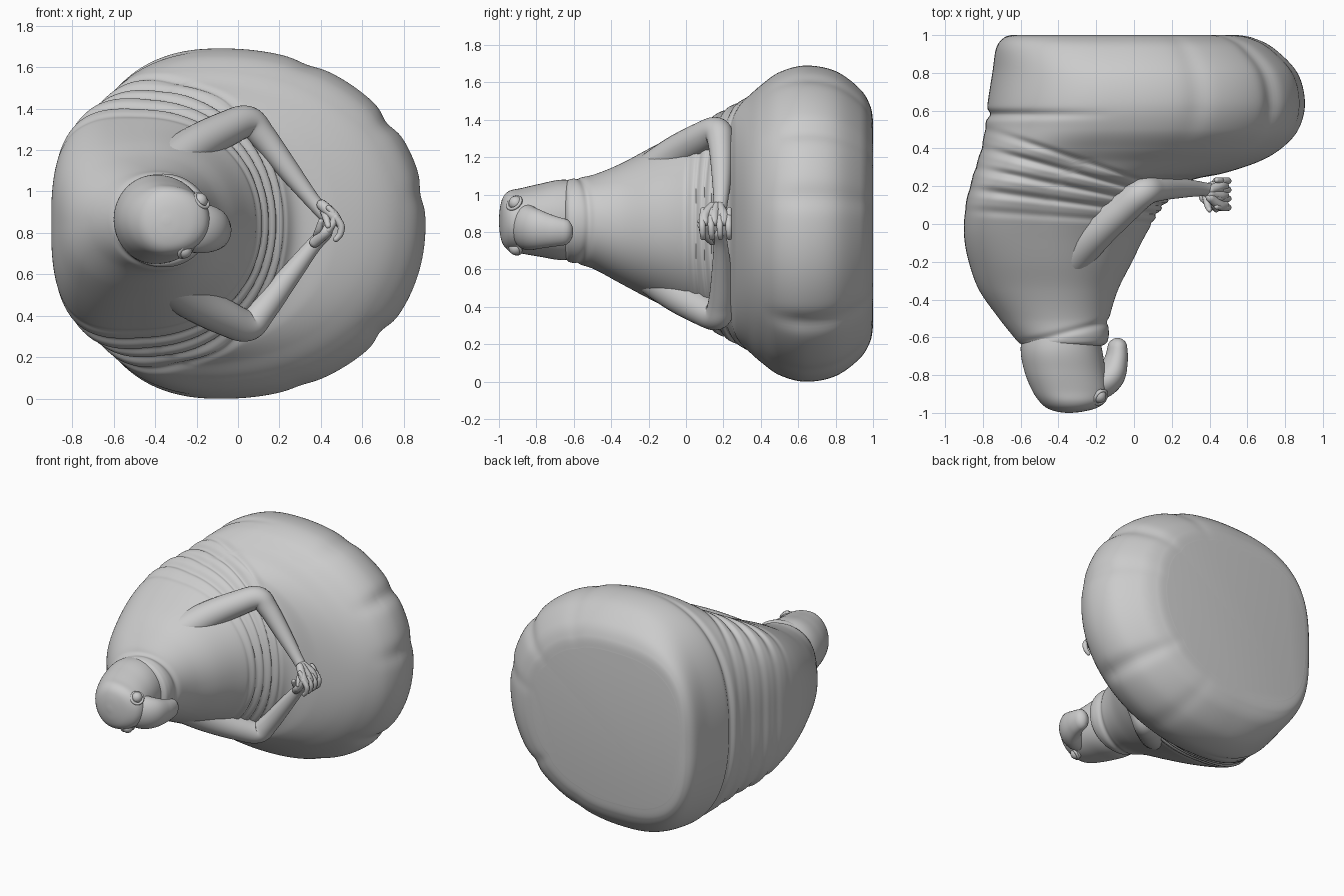
import bpy, bmesh, math
from mathutils import Vector

if "Cube" in bpy.data.objects:
    bpy.data.objects.remove(bpy.data.objects["Cube"])

ZC = 0.845  # the figure lies on its side: head at -y, seat at +y, belly at +x


def spline(keys, steps):
    """Catmull-Rom interpolation of tuples of any length."""
    out = []
    n = len(keys)
    for i in range(n - 1):
        p = [keys[max(0, min(n - 1, i + k))] for k in (-1, 0, 1, 2)]
        for s in range(steps):
            t = s / steps
            out.append([0.5 * (2 * b + (c - a) * t + (2 * a - 5 * b + 4 * c - d) * t * t
                               + (3 * b - a - 3 * c + d) * t ** 3) for a, b, c, d in zip(*p)])
    out.append(list(keys[-1]))
    return out


def skin(name, rings, angle=70):
    """Bridge rings of points into a closed smooth mesh."""
    bm = bmesh.new()
    rows = [[bm.verts.new(p) for p in r] for r in rings]
    n = len(rows[0])
    for a, b in zip(rows, rows[1:]):
        for i in range(n):
            j = (i + 1) % n
            bm.faces.new((a[i], a[j], b[j], b[i]))
    bm.faces.new(rows[0])
    bm.faces.new(rows[-1])
    bmesh.ops.recalc_face_normals(bm, faces=bm.faces)
    me = bpy.data.meshes.new(name)
    bm.to_mesh(me)
    bm.free()
    ob = bpy.data.objects.new(name, me)
    bpy.context.collection.objects.link(ob)
    bpy.ops.object.select_all(action='DESELECT')
    ob.select_set(True)
    bpy.context.view_layer.objects.active = ob
    bpy.ops.object.shade_smooth_by_angle(angle=math.radians(angle))
    return ob


def loft(name, keys, steps, seg, relief=None):
    """Rows of (y, back x, front x, half width, widest x, back power, centre z)."""
    rings = []
    for y, xb, xf, h, xc, nb, zc in spline(keys, steps):
        ring = []
        for i in range(seg):
            a = 2 * math.pi * i / seg
            c, s = math.cos(a), math.sin(a)
            e = 2 / (nb if c < 0 else 2.1)
            dx = math.copysign(abs(c) ** e, c) * ((xf - xc) if c > 0 else (xc - xb))
            dz = math.copysign(abs(s) ** e, s) * h
            k = 1 - (relief(y, xc + dx, math.atan2(s, c)) if relief else 0)
            ring.append((xc + dx * k, y, zc + dz * k))
        rings.append(ring)
    return skin(name, rings)


def tube(name, pts, flat=1.0, seg=20, steps=8, mirror=False):
    """Tapered limb with rounded ends through (x, y, z, radius); flat stretches it sideways."""
    path = spline(pts, steps)
    P = [Vector(p[:3]) for p in path]
    R = [p[3] for p in path]
    T = [(P[min(i + 1, len(P) - 1)] - P[max(i - 1, 0)]).normalized() for i in range(len(P))]
    cap = [(math.cos(q), math.sin(q)) for q in (0.08, 0.4, 0.8, 1.2)]
    st = [(P[0] - T[0] * R[0] * c, T[0], R[0] * s) for c, s in cap]
    st += list(zip(P, T, R))
    st += [(P[-1] + T[-1] * R[-1] * c, T[-1], R[-1] * s) for c, s in reversed(cap)]
    u = T[0].orthogonal() if flat == 1.0 else Vector((0, 0, 1))
    rings = []
    for p, t, r in st:
        u = (u - t * u.dot(t)).normalized()
        v = t.cross(u)
        ring = [p + u * r * flat * math.cos(2 * math.pi * i / seg)
                + v * r * math.sin(2 * math.pi * i / seg) for i in range(seg)]
        rings.append([(q.x, q.y, 2 * ZC - q.z if mirror else q.z) for q in ring])
    return skin(name, rings)


def ball(name, loc, r):
    bpy.ops.mesh.primitive_uv_sphere_add(segments=24, ring_count=14, radius=r, location=loc)
    bpy.context.object.name = name
    bpy.ops.object.shade_smooth()


# Body: wide lobed seat tapering through a fanned, folded torso to the neck
def clamp(v):
    return min(1, max(0, v))


def body_relief(y, x, a):
    t = (y + 0.05) / (0.9 - x)                               # folds fan out towards the back
    win = clamp((t - 0.03) / 0.08) * clamp((0.36 - t) / 0.05) * clamp((0.32 - x) / 0.12)
    win *= 1 - 0.75 * clamp((-math.cos(a) - 0.5) / 0.4)      # nearly smooth spine
    m = 0.028 * win * (0.5 + 0.5 * math.cos(2 * math.pi * t / 0.066)) ** 2
    low = clamp((y - 0.4) / 0.2)
    for deg, amp in ((66, .012), (35, .022), (9, .014), (-38, .022), (-68, .008)):
        m += amp * low * math.exp(-((a - math.radians(deg)) / 0.07) ** 2)
    m += 0.03 * math.exp(-((y - 0.58) / 0.022) ** 2) * clamp(-math.cos(a))
    m += 0.04 * math.exp(-((y + 0.58 - 0.25 * (x + .38)) / 0.02) ** 2)
    return m


loft("body", [
    (1.0, -.65, .55, .55, -.08, 3.0, ZC), (.985, -.69, .63, .63, -.08, 3.0, ZC),
    (.93, -.73, .74, .72, -.08, 2.7, ZC), (.80, -.75, .865, .815, -.08, 2.4, ZC),
    (.64, -.775, .905, .845, -.08, 2.4, ZC), (.50, -.79, .87, .81, -.10, 2.5, ZC),
    (.40, -.81, .78, .74, -.16, 2.8, ZC), (.33, -.83, .66, .68, -.24, 3.0, ZC),
    (.27, -.85, .48, .645, -.32, 3.1, ZC), (.23, -.86, .30, .625, -.36, 3.2, ZC),
    (.16, -.88, .22, .585, -.40, 3.3, ZC), (.07, -.895, .14, .535, -.44, 3.3, ZC),
    (-.06, -.90, .06, .47, -.46, 3.0, ZC), (-.2, -.875, -.01, .40, -.45, 2.7, ZC),
    (-.35, -.82, -.085, .32, -.43, 2.4, ZC), (-.5, -.715, -.13, .25, -.41, 2.1, ZC + .01),
    (-.6, -.635, -.135, .228, -.38, 2, ZC + .015), (-.64, -.60, -.16, .205, -.38, 2, ZC + .015),
    (-.66, -.5, -.25, .12, -.38, 2, ZC + .015)], 14, 240, body_relief)

# Head
loft("head", [
    (-.52, -.58, -.2, .2, -.38, 2, .865), (-.66, -.60, -.17, .215, -.40, 2, .865),
    (-.78, -.58, -.15, .195, -.39, 2, .863), (-.88, -.54, -.135, .175, -.37, 2, .860),
    (-.94, -.50, -.15, .162, -.35, 2, .860), (-.975, -.46, -.20, .132, -.34, 2, .860),
    (-.993, -.41, -.27, .08, -.34, 2, .860), (-1.0, -.36, -.33, .015, -.345, 2, .860)], 6, 64)

# Drooping snout
tube("snout", [(-.28, -.85, .845, .092), (-.19, -.845, .825, .088), (-.125, -.80, .815, .078),
               (-.095, -.72, .805, .062), (-.088, -.655, .80, .052)], flat=1.4, seg=32)

# Eyes with lid rings
for side, x, z in (("upper", -.185, .955), ("lower", -.26, .715)):
    ball(side + "_eye", (x, -.91, z), .038)
    bpy.ops.mesh.primitive_torus_add(
        location=(x + .008, -.918, z), major_radius=.04, minor_radius=.009,
        major_segments=28, minor_segments=10,
        rotation=Vector((.6, -.5, .6 if z > ZC else -.6)).to_track_quat('Z', 'Y').to_euler())
    bpy.context.object.name = side + "_eyelid"
    bpy.ops.object.shade_smooth()

# Arms: shoulder, elbow, wrist, mirrored across the middle plane
for side, m in (("upper", False), ("lower", True)):
    tube(side + "_arm", [
        (-.38, -.22, ZC + .23, .12), (-.22, -.06, ZC + .365, .10), (-.06, .08, ZC + .455, .086),
        (.045, .165, ZC + .49, .078), (.12, .185, ZC + .42, .066), (.25, .19, ZC + .25, .052),
        (.36, .185, ZC + .11, .038), (.42, .175, ZC + .045, .036)], seg=28, mirror=m)

    # Clasped hands: palm, four fingers and thumb
    o = -.03 if m else .005
    for row in range(3):
        yy = .20 - .05 * row
        tube(f"{side}_palm_{row + 1}", [(.40 + o, .18 - .02 * row, ZC + .09, .026),
             (.45 + o, yy, ZC + .045, .027), (.475 + o, yy, ZC + .01, .024)], seg=14, mirror=m)
    for f in range(4):
        yy = .228 - .047 * f
        tube(f"{side}_finger_{f + 1}", [(.465 + o, yy, ZC + .03, .019), (.492 + o, yy, ZC - .01, .018),
             (.488 + o, yy + .002, ZC - .05, .016), (.468 + o, yy + .004, ZC - .075, .014)],
             seg=12, mirror=m)
    tube(side + "_thumb", [(.41 + o, .15, ZC + .06, .02), (.42 + o, .10, ZC + .03, .018),
         (.43 + o, .075, ZC - .01, .014)], seg=12, mirror=m)
